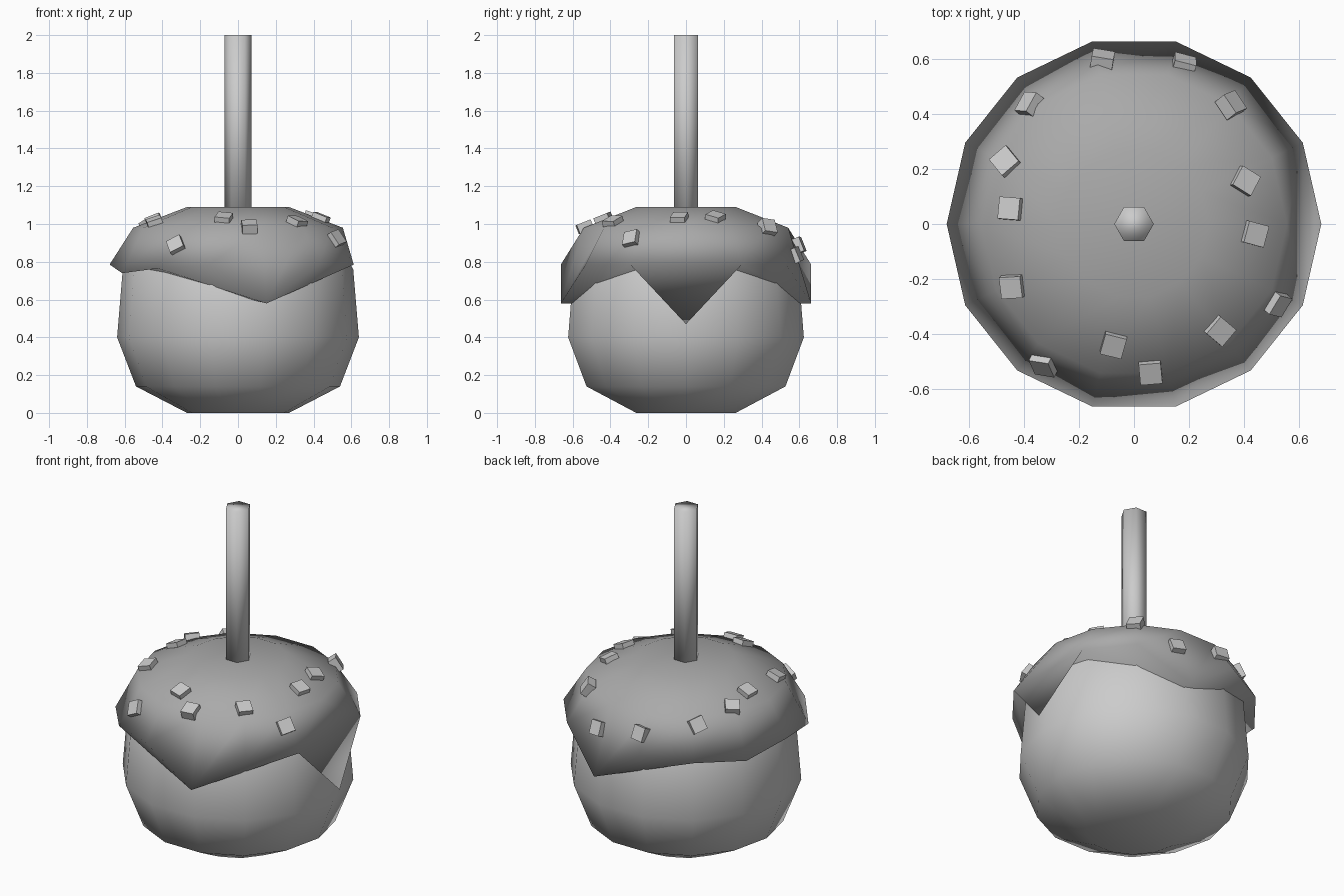
import bpy, bmesh
from math import cos, sin, radians, tau
from mathutils import Vector, Matrix
from mathutils.bvhtree import BVHTree

if "Cube" in bpy.data.objects:
    bpy.data.objects.remove(bpy.data.objects["Cube"])

SIDES = 14


def finish(bm, name, smooth=True):
    me = bpy.data.meshes.new(name)
    bm.to_mesh(me)
    bm.free()
    for p in me.polygons:
        p.use_smooth = smooth
    ob = bpy.data.objects.new(name, me)
    bpy.context.collection.objects.link(ob)
    return ob


def ring(bm, r, z):
    return [bm.verts.new((r * cos(tau * i / SIDES), r * sin(tau * i / SIDES), z))
            for i in range(SIDES)]


def bridge(bm, a, b, skip=()):
    for i in range(SIDES):
        if i not in skip:
            j = (i + 1) % SIDES
            bm.faces.new((a[i], a[j], b[j], b[i]))


# Round body
bm = bmesh.new()
rings = [ring(bm, r, z) for r, z in
         [(.27, 0), (.54, .14), (.64, .40), (.61, .76), (.5, .94), (.26, 1.05)]]
for a, b in zip(rings, rings[1:]):
    bridge(bm, a, b)
bm.faces.new(rings[0][::-1])
bm.faces.new(rings[-1])
finish(bm, "body")

# Icing cap: rim pulled down into drips, closed underneath by one face
bm = bmesh.new()
top, mid, rim = ring(bm, .27, 1.09), ring(bm, .555, .98), ring(bm, .68, .785)
for i, z in {0: .47, 3: .58, 11: .58, 6: .74, 8: .74, 5: .765, 9: .765}.items():
    rim[i].co.z = z
bridge(bm, mid, top)
bridge(bm, rim, mid, skip=(0, SIDES - 1))
bm.faces.new(top)
# folded drip on the right side: its flap belongs to the underside
a, c = rim[-1], rim[1]
for f in ((mid[-1], a, mid[0]), (mid[0], a, c), (mid[0], c, mid[1])):
    bm.faces.new(f)
bm.faces.new([rim[0]] + rim[:0:-1])
bmesh.ops.recalc_face_normals(bm, faces=bm.faces)
bm.normal_update()
bvh = BVHTree.FromBMesh(bm)
icing = finish(bm, "icing")
dark = bpy.data.materials.new("icing_dark_grey")
dark.diffuse_color = (.4, .4, .4, 1)
dark.use_nodes = True
dark.node_tree.nodes["Principled BSDF"].inputs["Base Color"].default_value = dark.diffuse_color
icing.data.materials.append(dark)

# Stick, hexagonal with corners along x
bm = bmesh.new()
bmesh.ops.create_cone(bm, cap_ends=True, segments=6, radius1=.072, radius2=.072, depth=1.0,
                      matrix=Matrix.Translation((0, 0, 1.5)))
if max(v.co.x for v in bm.verts) < .071:
    bmesh.ops.rotate(bm, verts=bm.verts, cent=(0, 0, 0), matrix=Matrix.Rotation(radians(30), 3, 'Z'))
finish(bm, "stick")

# Sprinkles: x, y, spin
SPRINKLES = [(-.115, .592, -10), (.18, .575, -10), (-.375, .43, -20), (.35, .43, 30),
             (-.465, .225, 40), (.40, .155, -30), (-.445, .055, -5), (.435, -.035, -15),
             (-.44, -.225, 5), (.515, -.285, -25), (.31, -.385, -40), (-.075, -.435, -15),
             (.06, -.535, 5), (-.325, -.505, 5)]
for n, (x, y, spin) in enumerate(SPRINKLES):
    hit, normal, _, _ = bvh.ray_cast(Vector((x, y, 3)), Vector((0, 0, -1)))
    if normal.z < 0:
        normal = -normal
    tilt = Vector((0, 0, 1)).rotation_difference(normal).to_matrix().to_4x4()
    m = (Matrix.Translation(hit + normal * .003) @ tilt @ Matrix.Rotation(radians(spin), 4, 'Z')
         @ Matrix.Diagonal((.08, .08, .05, 1)))
    bm = bmesh.new()
    bmesh.ops.create_cube(bm, size=1, matrix=m)
    finish(bm, f"sprinkle_{n + 1}", smooth=False)
